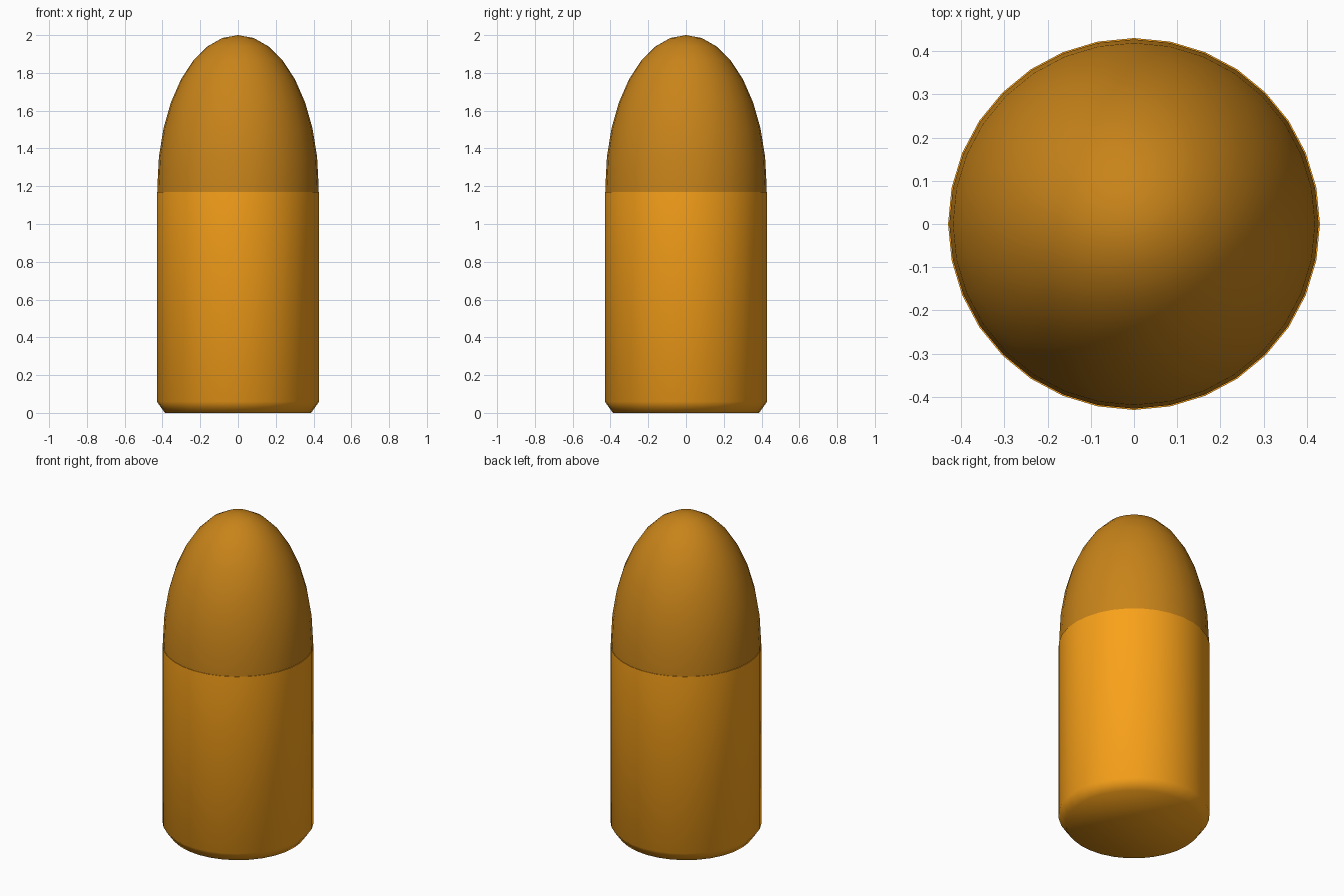
import bpy, bmesh, math

if "Cube" in bpy.data.objects:
    bpy.data.objects.remove(bpy.data.objects["Cube"])

SIDES = 32

def material(name, color):
    m = bpy.data.materials.new(name)
    m.diffuse_color = (*color, 1)
    m.use_nodes = True
    m.node_tree.nodes["Principled BSDF"].inputs["Base Color"].default_value = m.diffuse_color
    return m

def lathe(name, profile, mat):
    """Spin a (radius, z) profile around z; radius 0 makes a pole."""
    bm = bmesh.new()
    rings = []
    for r, z in profile:
        n = SIDES if r > 0 else 1
        rings.append([bm.verts.new((r * math.cos(2 * math.pi * i / SIDES),
                                    r * math.sin(2 * math.pi * i / SIDES), z))
                      for i in range(n)])
    for a, b in zip(rings, rings[1:]):
        for i in range(SIDES):
            j = (i + 1) % SIDES
            if len(b) == 1:
                bm.faces.new((a[i], a[j], b[0]))
            else:
                bm.faces.new((a[i], a[j], b[j], b[i]))
    bm.faces.new(rings[0][::-1])
    if len(rings[-1]) > 1:
        bm.faces.new(rings[-1])
    for f in bm.faces:
        f.smooth = True
    mesh = bpy.data.meshes.new(name)
    bm.to_mesh(mesh)
    bm.free()
    obj = bpy.data.objects.new(name, mesh)
    mesh.materials.append(mat)
    bpy.context.collection.objects.link(obj)
    bpy.context.view_layer.objects.active = obj
    obj.select_set(True)
    bpy.ops.object.shade_smooth_by_angle(angle=math.radians(60))
    obj.select_set(False)
    return obj

# straight casing with a chamfered base
lathe("casing", [(0.387, 0), (0.43, 0.06), (0.43, 1.17)],
      material("bright_brass", (0.95, 0.36, 0.01)))

# half-ellipsoid nose with a short straight skirt
nose = [(0.427, 1.17)]
for k in range(8):
    t = math.radians(11.25 * k)
    nose.append((0.427 * math.cos(t), 1.2 + 0.8 * math.sin(t)))
nose.append((0, 2.0))
lathe("nose", nose, material("dark_brass", (0.58, 0.23, 0.01)))
